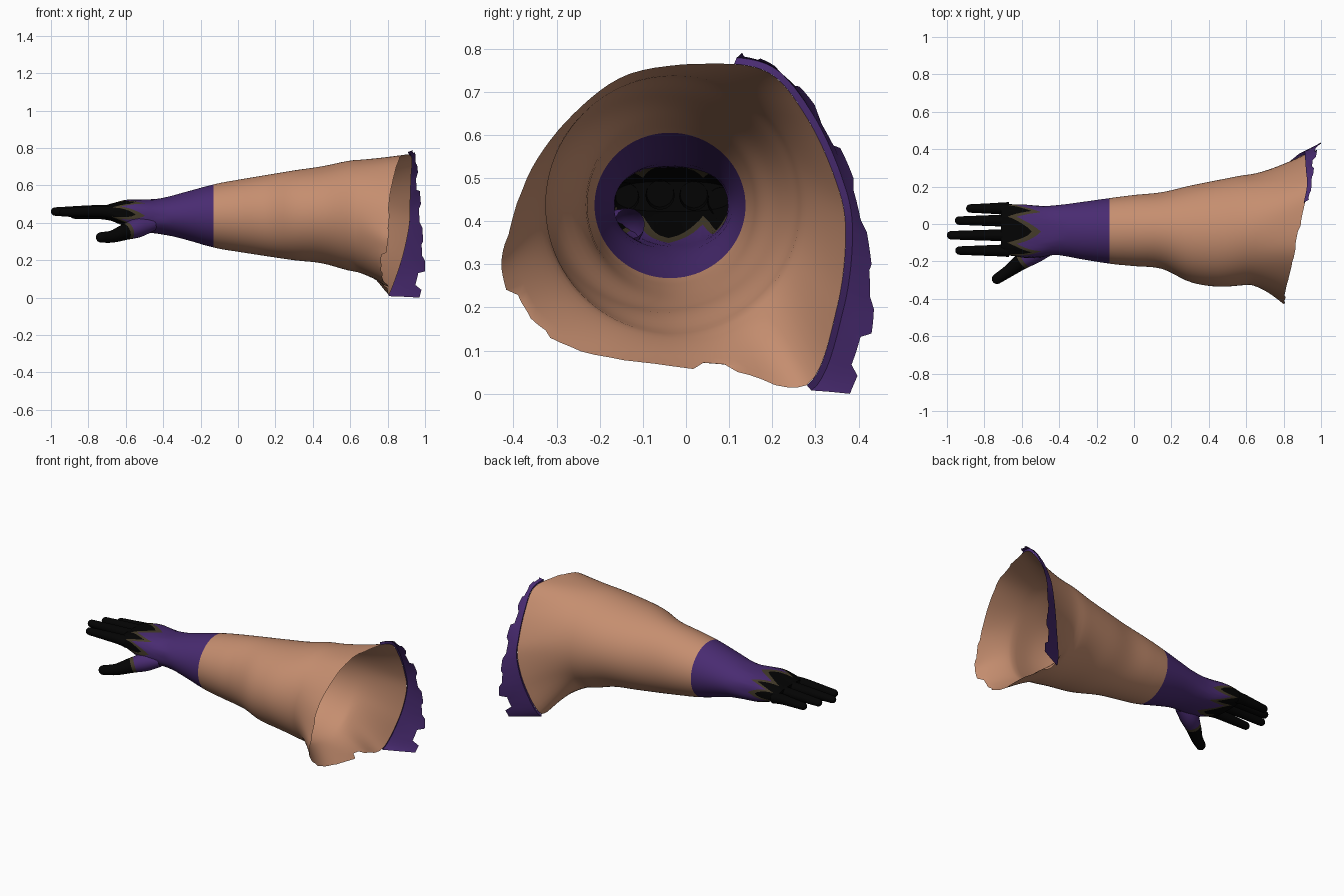
import bpy, math, random
from mathutils import Vector

if "Cube" in bpy.data.objects:
    bpy.data.objects.remove(bpy.data.objects["Cube"])

random.seed(4)
N = 96  # columns around the arm


def material(name, rgb):
    m = bpy.data.materials.new(name)
    m.diffuse_color = (*rgb, 1)
    m.use_nodes = True
    m.node_tree.nodes["Principled BSDF"].inputs["Base Color"].default_value = m.diffuse_color
    return m


SKIN = material("skin", (0.56, 0.27, 0.16))
PURPLE = material("purple cloth", (0.066, 0.024, 0.165))
OLIVE = material("olive trim", (0.058, 0.044, 0.023))
BLACK = material("black glove", (0.001, 0.001, 0.001))


def make(name, verts, faces, mats, ids=None, angle=50):
    me = bpy.data.meshes.new(name)
    me.from_pydata([tuple(v) for v in verts], [], faces)
    for m in mats:
        me.materials.append(m)
    if ids:
        me.polygons.foreach_set("material_index", ids)
    ob = bpy.data.objects.new(name, me)
    bpy.context.collection.objects.link(ob)
    bpy.ops.object.select_all(action='DESELECT')
    ob.select_set(True)
    bpy.context.view_layer.objects.active = ob
    bpy.ops.object.shade_smooth_by_angle(angle=math.radians(angle))
    return ob


def loft(name, rows, mats, ids=None, closed=True, cap=False, angle=50):
    """Skin a list of equal-length point rows; ids gives a material per band."""
    n = len(rows[0])
    verts = [p for r in rows for p in r]
    faces, fid = [], []
    for i in range(len(rows) - 1):
        for j in range(n if closed else n - 1):
            k = (j + 1) % n
            faces.append((i * n + j, i * n + k, (i + 1) * n + k, (i + 1) * n + j))
            fid.append(ids[i] if ids else 0)
    if cap:
        faces.append(tuple(reversed(range(n))))
        fid.append(ids[0] if ids else 0)
    return make(name, verts, faces, mats, fid, angle)


# Arm stations: x, y min, y max, z min, z max
ST = [(-0.72, -0.162, 0.104, 0.425, 0.490), (-0.64, -0.172, 0.108, 0.395, 0.515),
      (-0.58, -0.182, 0.104, 0.370, 0.525), (-0.50, -0.178, 0.096, 0.350, 0.525),
      (-0.42, -0.165, 0.100, 0.340, 0.530), (-0.30, -0.185, 0.115, 0.315, 0.560),
      (-0.13, -0.212, 0.138, 0.268, 0.605), (0.00, -0.225, 0.155, 0.245, 0.630),
      (0.15, -0.240, 0.170, 0.222, 0.655), (0.30, -0.310, 0.205, 0.200, 0.680),
      (0.45, -0.335, 0.235, 0.183, 0.702), (0.62, -0.325, 0.265, 0.140, 0.735)]

# Torn shoulder rim, every 22.5 degrees starting at the back (x, y, z)
RIM = [(0.915, 0.37, 0.38), (0.92, 0.345, 0.50), (0.925, 0.28, 0.64), (0.93, 0.19, 0.745),
       (0.90, 0.05, 0.765), (0.865, -0.13, 0.742), (0.84, -0.26, 0.65), (0.815, -0.36, 0.52),
       (0.80, -0.41, 0.37), (0.79, -0.42, 0.28), (0.78, -0.37, 0.17), (0.77, -0.24, 0.10),
       (0.79, -0.04, 0.07), (0.80, 0.12, 0.05), (0.81, 0.28, 0.02), (0.875, 0.35, 0.20)]


def catmull(a, b, c, d, t):
    return 0.5 * (2 * b + (c - a) * t + (2 * a - 5 * b + 4 * c - d) * t * t
                  + (3 * b - a - 3 * c + d) * t ** 3)


def station(x):
    i = 0
    while i < len(ST) - 2 and x > ST[i + 1][0]:
        i += 1
    t = (x - ST[i][0]) / (ST[i + 1][0] - ST[i][0])
    q = [ST[max(0, min(len(ST) - 1, i + k))] for k in (-1, 0, 1, 2)]
    return [catmull(q[0][c], q[1][c], q[2][c], q[3][c], t) for c in range(1, 5)]


def section(x, a):
    """Point on the arm surface; the hand is squarer than the arm."""
    y0, y1, z0, z1 = station(x)
    e = 1 - 0.3 * max(0, min(1, (-0.35 - x) / 0.2))
    c, s = math.cos(a), math.sin(a)
    return Vector((x, (y0 + y1) / 2 + (y1 - y0) / 2 * math.copysign(abs(c) ** e, c),
                   (z0 + z1) / 2 + (z1 - z0) / 2 * math.copysign(abs(s) ** e, s)))


def rim(a):
    f = (a / (2 * math.pi) * 16) % 16
    i = int(f)
    q = [Vector(RIM[(i + k) % 16]) for k in (-1, 0, 1, 2)]
    return catmull(*q, f - i)


ANG = [2 * math.pi * j / N for j in range(N)]


def zigzag(a):  # pointed teeth round the hand
    return abs((a / (2 * math.pi) * 8) % 1 * 2 - 1) * 2 - 1


# Glove: black palm, olive toothed trim, purple cuff
bands = [(-0.71, 0), (-0.69, 0.2), (-0.612, 1), (-0.562, 1), (-0.50, 0.8),
         (-0.45, 0.4), (-0.40, 0), (-0.35, 0), (-0.29, 0), (-0.23, 0), (-0.18, 0), (-0.13, 0)]
rows = [[section(x + 0.065 * w * zigzag(a), a) for a in ANG] for x, w in bands]
loft("glove", rows, [BLACK, OLIVE, PURPLE], [0, 0, 1] + [2] * 8, cap=True)

# Bare arm, flaring out to the torn shoulder
rows = [[section(-0.13 + 0.75 * i / 22, a) for a in ANG] for i in range(23)]
tear = [random.uniform(-0.16, 0.10) for _ in range(N)]
for i in range(1, 10):
    u = i / 9
    row = []
    for j, a in enumerate(ANG):
        p, q = section(0.62, a), rim(a)
        r = p.lerp(q, u ** 1.3)
        r.x = p.x + (q.x - p.x) * u
        if i == 9 and 95 < math.degrees(a) < 312:   # ragged edge
            r += (q - p) * tear[j // 3] * (1.0 if a > math.pi else 0.25)
            r.z = max(r.z, 0.015)
            r.y = max(r.y, -0.43)
        row.append(r)
    rows.append(row)
loft("arm", rows, [SKIN])

# Torn purple sleeve along the back of the shoulder
OUT = [(0.97, 0.38, 0.0), (1.0, 0.43, 0.14), (0.99, 0.43, 0.30), (0.978, 0.388, 0.50),
       (0.962, 0.298, 0.67), (0.95, 0.205, 0.76), (0.935, 0.13, 0.79)]
inner, ridge, middle, outer = [], [], [], []
M = 48
for j in range(M + 1):
    f = j / M * 6
    i = min(5, int(f))
    q = [Vector(OUT[max(0, min(6, i + k))]) for k in (-1, 0, 1, 2)]
    o = catmull(*q, f - i)
    p = rim(math.radians(-45 + f * 21))
    away = Vector((0, p.y + 0.04, p.z - 0.40)).normalized()
    # stepped tears, with every other tab left long
    cut = 0.0 if (j // 4) % 2 == 0 else (0.10 + 0.22 * ((j // 4 * 37) % 10) / 10)
    inner.append(p)
    ridge.append(p + away * 0.016 + Vector((-0.006, 0, 0)))
    middle.append(p.lerp(o, 0.45) + away * 0.008)
    outer.append(o.lerp(p, cut if 0 < j < M else 0))
for r in (ridge, middle, outer):
    for v in r:
        v.z = max(v.z, 0.0)
loft("sleeve_edge", [inner, ridge, middle, outer], [PURPLE], closed=False, angle=35)


def tube(name, path, mats, ids=None, sides=16):
    """Round tube through (x, y, z, radius) points with a domed tip."""
    pts = []
    for i in range(len(path) - 1):
        q = [Vector(path[max(0, min(len(path) - 1, i + k))]) for k in (-1, 0, 1, 2)]
        pts += [catmull(*q, t / 4) for t in range(4)]
    pts.append(Vector(path[-1]))
    tip = (pts[-1].xyz - pts[-2].xyz).normalized()
    end, r = pts[-1].xyz, pts[-1].w
    for d in (0.35, 0.65, 0.87, 0.98):
        pts.append(Vector((*(end + tip * r * d), r * math.sqrt(1 - d * d))))
    rows = []
    for i, p in enumerate(pts):
        t = (pts[min(i + 1, len(pts) - 1)].xyz - pts[max(i - 1, 0)].xyz).normalized()
        u = t.cross(Vector((0, 0, 1))).normalized()
        v = t.cross(u)
        rows.append([p.xyz + (u * math.cos(2 * math.pi * k / sides)
                              + v * math.sin(2 * math.pi * k / sides)) * p.w for k in range(sides)])
    rows.reverse()
    idl = [ids(sum(v.x for v in rows[i]) / sides) for i in range(len(rows) - 1)] if ids else None
    return loft(name, rows, mats, idl, cap=True)


# Four fingers: y position, tip x, height
for n, (y, tip, z) in {"little_finger": (0.083, -0.875, 0.444), "ring_finger": (0.018, -0.935, 0.458),
                       "middle_finger": (-0.060, -0.978, 0.460), "index_finger": (-0.142, -0.933, 0.455)}.items():
    mid = (-0.66 + tip) / 2
    tube(n, [(-0.67, y, z, 0.034), (-0.72, y, z + 0.005, 0.031), (mid, y, z + 0.004, 0.028),
             (tip, y, z, 0.0225)], [BLACK])

# Thumb, widening into the heel of the hand
tube("thumb", [(-0.45, -0.130, 0.395, 0.036), (-0.53, -0.158, 0.375, 0.052), (-0.60, -0.200, 0.352, 0.044),
               (-0.67, -0.252, 0.327, 0.033), (-0.732, -0.293, 0.322, 0.028)],
     [BLACK, OLIVE, PURPLE], lambda x: 0 if x < -0.605 else 1 if x < -0.585 else 2)
